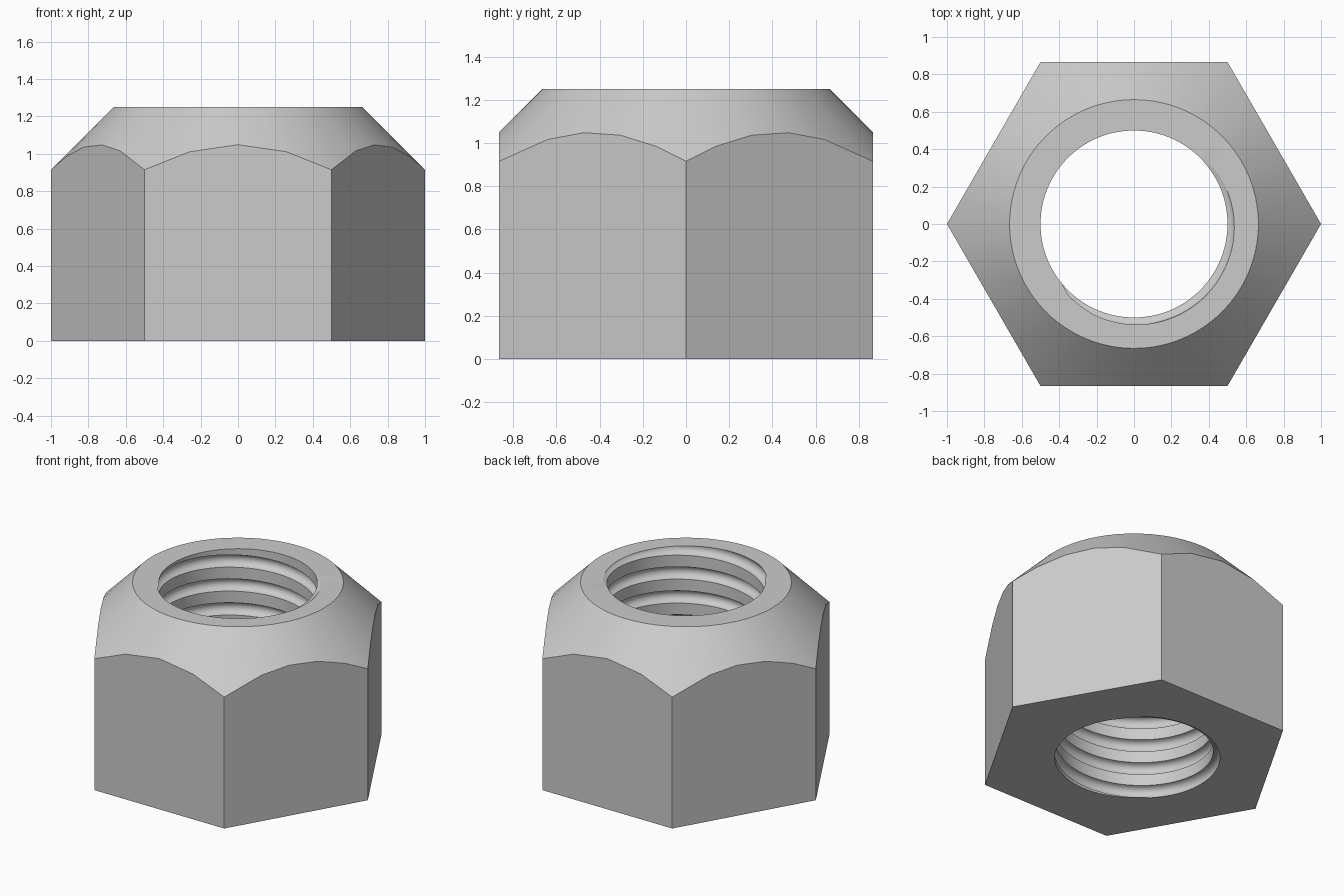
import bpy
import bmesh
from math import sin, cos, pi, radians, sqrt, atan2, tau
from mathutils import Vector

cube = bpy.data.objects.get("Cube")
if cube:
    bpy.data.objects.remove(cube, do_unlink=True)

HEIGHT, RIM, BORE = 1.25, 0.665, 0.5
PITCH, GROOVE = 1 / 6, 0.043
START = radians(-47.5)   # where the groove centre leaves the top
STEPS = 96               # columns per turn of the thread
ARC = 4                  # rim points per chamfer segment

steel = bpy.data.materials.new("grey steel")
steel.use_nodes = True
steel.diffuse_color = (0.6, 0.6, 0.6, 1)
steel.node_tree.nodes["Principled BSDF"].inputs["Base Color"].default_value = (0.6, 0.6, 0.6, 1)

bm = bmesh.new()

# Threaded bore: one pitch of round groove plus flat crest, wound as a helix
profile = [(-GROOVE * cos(pi * i / 8), BORE + GROOVE * sin(pi * i / 8)) for i in range(9)]
K = len(profile)
turns = int(HEIGHT / PITCH) + 4
rows = turns * K
grid = []
for c in range(STEPS):
    a = START + tau * c / STEPS
    column = []
    for r in range(rows):
        dz, rad = profile[r % K]
        z = HEIGHT + PITCH * (r // K - turns + 2 + c / STEPS) + dz
        column.append(bm.verts.new((rad * cos(a), rad * sin(a), z)))
    grid.append(column)
for c in range(STEPS):
    shift = K if c == STEPS - 1 else 0    # seam joins one pitch higher
    nxt = grid[(c + 1) % STEPS]
    for r in range(rows - 1 - shift):
        bm.faces.new((grid[c][r], grid[c][r + 1], nxt[r + 1 + shift], nxt[r + shift]))

# Trim the thread flush with both ends
for z, up in ((HEIGHT, 1), (0, -1)):
    bmesh.ops.bisect_plane(bm, geom=bm.verts[:] + bm.edges[:] + bm.faces[:], dist=1e-5,
                           plane_co=(0, 0, z), plane_no=(0, 0, up), clear_outer=True)


def end_loop(z):
    return [e for e in bm.edges if e.is_boundary and all(abs(v.co.z - z) < 1e-4 for v in e.verts)]


top_edges, bottom_edges = end_loop(HEIGHT), end_loop(0)

# Hexagonal sides, rising to the curve where the cone cuts them
side_cuts = [0.16, 0.35, 0.546, 0.74]
flat_cuts = [0.24, 0.5, 0.76]
cuts = [side_cuts, flat_cuts, [1 - t for t in reversed(side_cuts)]] * 2
corners = [Vector((cos(k * pi / 3), sin(k * pi / 3), 0)) for k in range(6)]
base = [bm.verts.new(p) for p in corners]
shoulder, starts = [], []
for k in range(6):
    starts.append(len(shoulder))
    for t in [0] + cuts[k]:
        p = corners[k].lerp(corners[(k + 1) % 6], t)
        shoulder.append(bm.verts.new((p.x, p.y, HEIGHT + RIM - sqrt(p.x ** 2 + p.y ** 2))))
n = len(shoulder)
for k in range(6):
    end = starts[k + 1] if k < 5 else n
    upper = [shoulder[i % n] for i in range(starts[k], end + 1)]
    bm.faces.new([base[k], base[(k + 1) % 6]] + upper[::-1])

# Conical chamfer up to a finely divided round rim
angles = [atan2(v.co.y, v.co.x) % tau for v in shoulder] + [tau]
rim = []
for i in range(n):
    for j in range(ARC):
        a = angles[i] + (angles[i + 1] - angles[i]) * j / ARC
        rim.append(bm.verts.new((RIM * cos(a), RIM * sin(a), HEIGHT)))
m = len(rim)
for i in range(n):
    a, b = shoulder[i], shoulder[(i + 1) % n]
    arc = [rim[(i * ARC + j) % m] for j in range(ARC + 1)]
    for j in range(ARC):
        bm.faces.new((a if j < ARC // 2 else b, arc[j + 1], arc[j]))
    bm.faces.new((a, b, arc[ARC // 2]))

# Flat top ring and flat underside
top_edges += [bm.edges.get((rim[i], rim[(i + 1) % m])) for i in range(m)]
bottom_edges += [bm.edges.get((base[k], base[(k + 1) % 6])) for k in range(6)]
bmesh.ops.triangle_fill(bm, edges=top_edges, use_beauty=True, normal=(0, 0, 1))
bmesh.ops.triangle_fill(bm, edges=bottom_edges, use_beauty=True, normal=(0, 0, -1))
bmesh.ops.recalc_face_normals(bm, faces=bm.faces[:])

mesh = bpy.data.meshes.new("hex_nut")
bm.to_mesh(mesh)
bm.free()
mesh.materials.append(steel)
nut = bpy.data.objects.new("hex_nut", mesh)
bpy.context.collection.objects.link(nut)
bpy.context.view_layer.objects.active = nut
nut.select_set(True)
bpy.ops.object.shade_smooth_by_angle(angle=radians(30))
